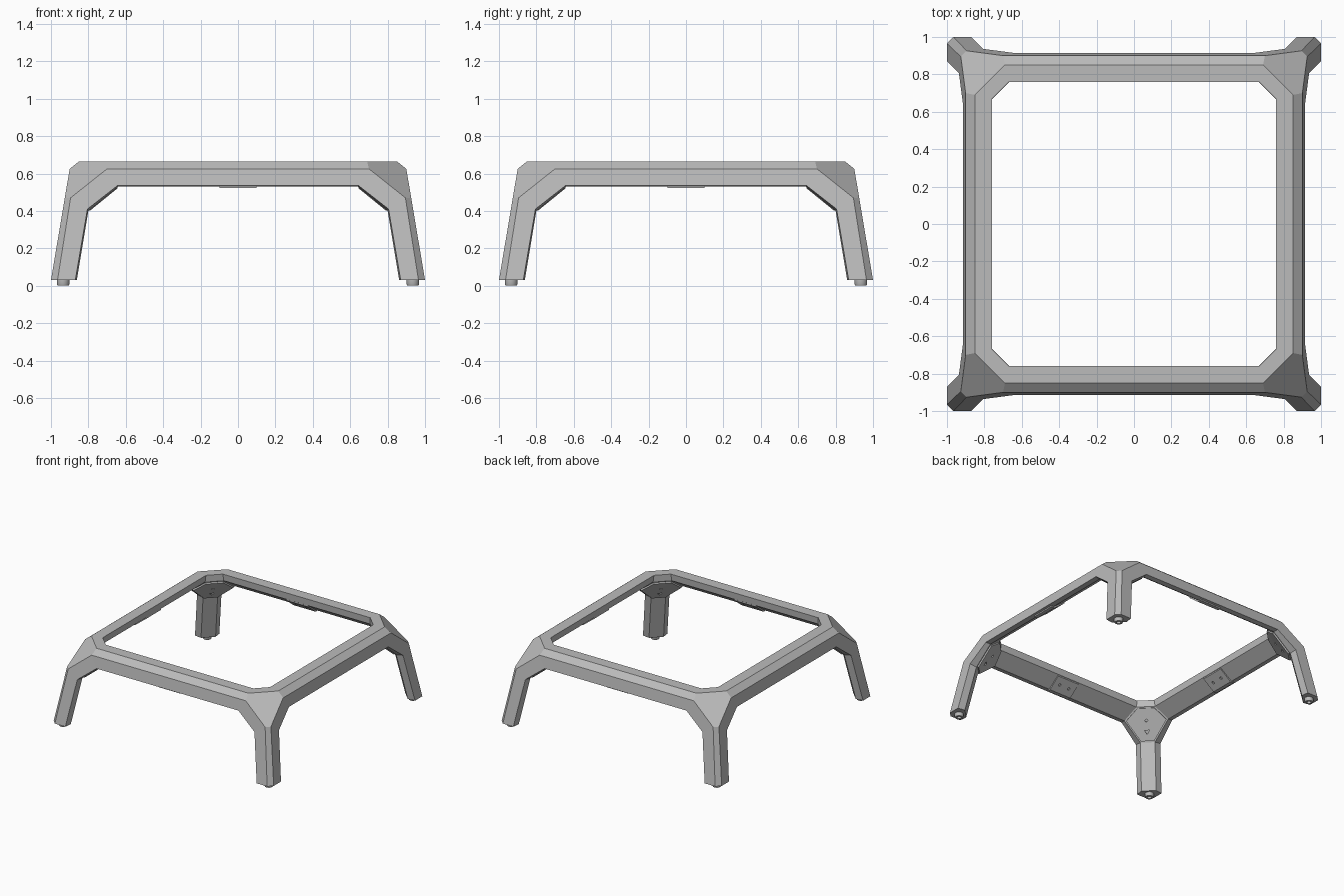
import bpy, bmesh, math
from mathutils import Vector, Matrix

cube = bpy.data.objects.get("Cube")
if cube:
    bpy.data.objects.remove(cube, do_unlink=True)

grey = bpy.data.materials.new("mid grey")
grey.use_nodes = True
COLOR = (0.5, 0.5, 0.5, 1)
grey.diffuse_color = COLOR
grey.node_tree.nodes["Principled BSDF"].inputs["Base Color"].default_value = COLOR


def finish(name, bm):
    bmesh.ops.remove_doubles(bm, verts=bm.verts, dist=0.0005)
    bmesh.ops.recalc_face_normals(bm, faces=bm.faces)
    mesh = bpy.data.meshes.new(name)
    bm.to_mesh(mesh)
    bm.free()
    mesh.materials.append(grey)
    ob = bpy.data.objects.new(name, mesh)
    bpy.context.collection.objects.link(ob)
    return ob


def turn(p, i):
    return Matrix.Rotation(i * math.pi / 2, 3, 'Z') @ Vector(p)


def swap(p):
    return (p[1], p[0], p[2])


def add_face(bm, pts):
    return bm.faces.new([bm.verts.new(p) for p in pts])


def prism(bm, pts, offset):
    # Extrude a flat outline by an offset vector into a closed solid
    face = add_face(bm, pts)
    ext = bmesh.ops.extrude_face_region(bm, geom=[face], use_keep_orig=True)
    verts = [v for v in ext["geom"] if isinstance(v, bmesh.types.BMVert)]
    bmesh.ops.translate(bm, verts=verts, vec=offset)


def drill(ob, holes):
    # Sink small holes: (centre, axis, up, radius, sides)
    bm = bmesh.new()
    for centre, axis, up, radius, sides in holes:
        side = axis.cross(up)
        ring = [centre - axis * 0.012
                + radius * (up * math.cos(a) + side * math.sin(a))
                for a in (math.tau * k / sides for k in range(sides))]
        prism(bm, ring, axis * 0.03)
    cutter = finish("hole_cutter", bm)
    cutter.hide_render = True
    mod = ob.modifiers.new("holes", 'BOOLEAN')
    mod.operation = 'DIFFERENCE'
    mod.solver = 'EXACT'
    mod.object = cutter
    bpy.context.view_layer.objects.active = ob
    bpy.ops.object.modifier_apply(modifier=mod.name)
    bpy.data.objects.remove(cutter, do_unlink=True)


# Edge lines of the frame: mid rail, rail end, leg top, leg bottom
I = [(0, .76, .665), (.67, .76, .665)]                                      # inner top
T = [(0, .85, .665), (.69, .85, .665)]                                      # outer top
A = [(0, .90, .625), (.70, .90, .625), (.895, .926, .47), (.965, 1, .03)]   # shoulder
B = [(0, .915, .535), (.645, .915, .535), (.805, .936, .41), (.87, 1, .03)]  # lower edge
C = [(0, .875, .53), (.64, .875, .53), (.80, .878, .40), (.862, .94, .03)]  # inner lower
D = [(0, .765, .61), (.665, .765, .61)]                                     # inner upper


def bridge(l, m, k):
    return [l[k], m[k], m[k + 1], l[k + 1]]


def across(p, q):
    return [p, q, swap(q), swap(p)]


half = [bridge(l, m, 0) for l, m in ((I, T), (T, A), (A, B), (B, C), (C, D), (D, I))]
half += [bridge(l, m, k) for l, m in ((A, B), (B, C)) for k in (1, 2)]
corner = [across(I[1], T[1]), across(A[2], A[3]), across(C[2], C[3]), across(D[1], I[1])]
corner.append([T[1], A[1], A[2], swap(A[2]), swap(A[1]), swap(T[1])])
elbow = [D[1], C[1], C[2], swap(C[2]), swap(C[1]), swap(D[1])]
corner.append(elbow)
corner.append([A[3], B[3], C[3], swap(C[3]), swap(B[3]), swap(A[3])])

# Frame: rails and legs as one faceted shell
bm = bmesh.new()
for i in range(4):
    for pts in half:
        add_face(bm, [turn(p, i) for p in pts])
        add_face(bm, [turn(swap(p), i) for p in pts])
    for pts in corner:
        add_face(bm, [turn(p, i) for p in pts])
finish("frame_and_legs", bm)

# Clip section, running along the inner slope of each rail
clip = [(.895, .522), (.865, .522), (.768, .598), (.768, .628), (.895, .60)]
slope = Vector((0, clip[2][0] - clip[1][0], clip[2][1] - clip[1][1])).normalized()
clip_out = Vector((1, 0, 0)).cross(slope)
if clip_out.z > 0:
    clip_out.negate()

# Elbow plate basis
mid = sum((Vector(p) for p in elbow), Vector()) / 6
plate_up = (Vector(D[1]) + Vector(swap(D[1])) - Vector(C[2]) - Vector(swap(C[2]))).normalized()
plate_out = plate_up.cross(Vector((1, -1, 0)).normalized())
if plate_out.z > 0:
    plate_out.negate()

for i, place in enumerate(("back", "right", "front", "left")):
    bm = bmesh.new()
    prism(bm, [turn((-.1, y, z), i) for y, z in clip], turn((.2, 0, 0), i))
    ob = finish(place + "_rail_clip", bm)
    centre = Vector((0, (clip[1][0] + clip[2][0]) / 2, (clip[1][1] + clip[2][1]) / 2))
    drill(ob, [(turn(centre + Vector((x, 0, 0)), i), turn(clip_out, i), turn(slope, i), .011, 12)
               for x in (-.045, .045)])

for i, place in enumerate(("back_left", "back_right", "front_right", "front_left")):
    # Plate inside the elbow, with a screw hole and a triangular recess
    bm = bmesh.new()
    outline = [mid + (Vector(p) - mid) * .92 - plate_out * .005 for p in elbow]
    prism(bm, [turn(p, i) for p in outline], turn(plate_out * .017, i))
    ob = finish(place + "_elbow_plate", bm)
    surface = mid + plate_out * .012
    out, up = turn(plate_out, i), turn(plate_up, i)
    drill(ob, [(turn(surface + plate_up * .02, i), out, up, .011, 12),
               (turn(surface - plate_up * .065, i), out, -up, .022, 3)])

    # Foot: tapered pad with a recessed socket underneath
    bm = bmesh.new()
    at = turn((.935, .935, 0), i)
    rings = [(.034, .035), (.034, .008), (.030, 0), (.016, 0), (.016, .02)]
    loops = [[bm.verts.new(at + Vector((r * math.cos(a), r * math.sin(a), z)))
              for a in (math.tau * k / 24 for k in range(24))] for r, z in rings]
    for lo, hi in zip(loops, loops[1:]):
        for k in range(24):
            bm.faces.new((lo[k], lo[k - 1], hi[k - 1], hi[k]))
    bm.faces.new(loops[0])
    bm.faces.new(loops[-1])
    foot = finish(place + "_foot", bm)
    bpy.ops.object.select_all(action='DESELECT')
    foot.select_set(True)
    bpy.context.view_layer.objects.active = foot
    bpy.ops.object.shade_smooth_by_angle(angle=math.radians(30))
